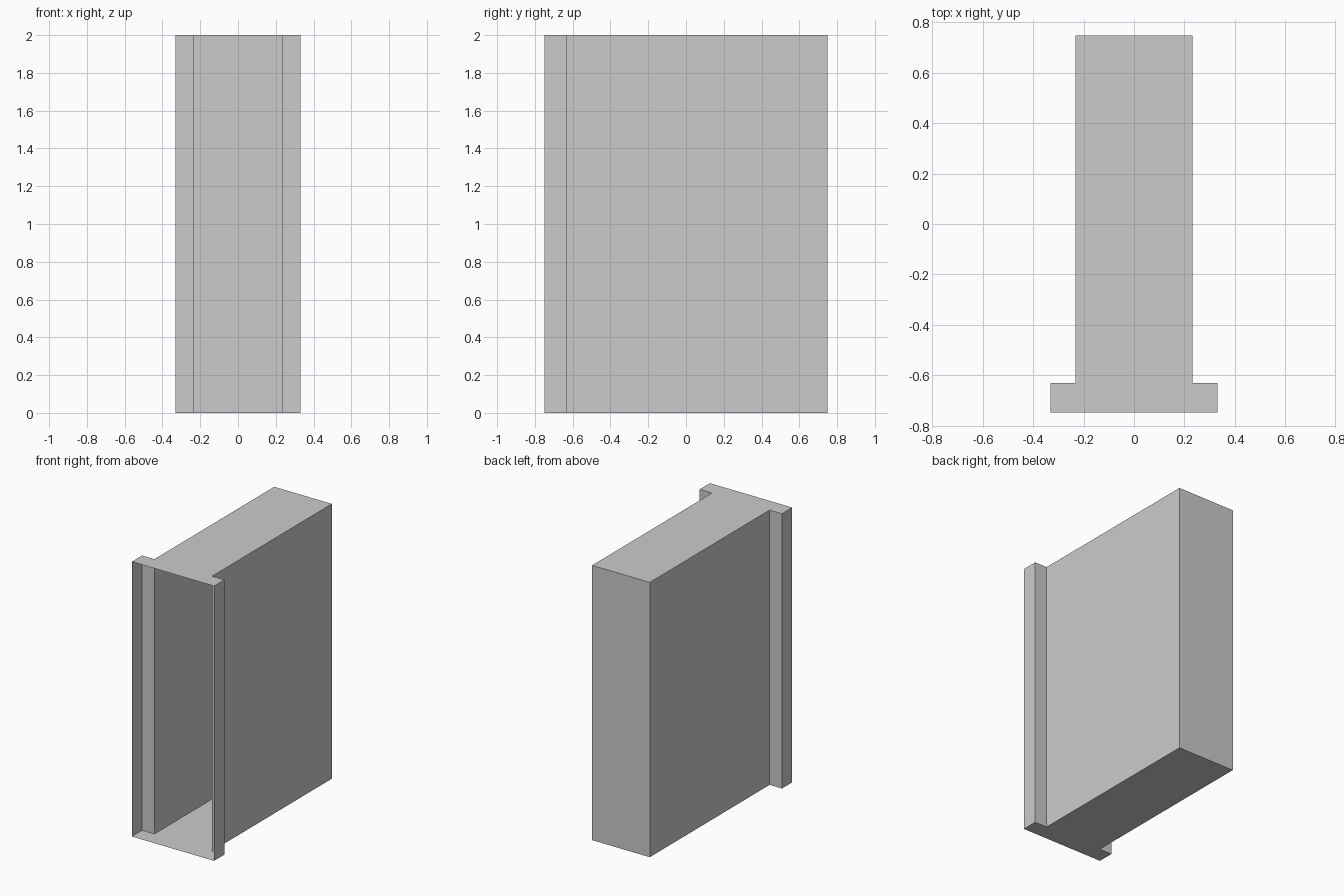
import bpy, bmesh

if "Cube" in bpy.data.objects:
    bpy.data.objects.remove(bpy.data.objects["Cube"])

HEIGHT = 2.0
BODY_X, FLANGE_X = 0.232, 0.331
FRONT_Y, STEP_Y, BACK_Y = -0.748, -0.63, 0.748

# T-shaped outline: right half from front to back, then mirrored to the left
half = [(FLANGE_X, FRONT_Y), (FLANGE_X, STEP_Y), (BODY_X, STEP_Y), (BODY_X, BACK_Y)]
outline = half + [(-x, y) for x, y in reversed(half)]

bm = bmesh.new()
floor = bm.faces.new([bm.verts.new((x, y, 0)) for x, y in outline])

# Raise the outline into a closed shell, keeping the floor
top = bmesh.ops.extrude_face_region(bm, geom=[floor], use_keep_orig=True)["geom"]
bmesh.ops.translate(bm, vec=(0, 0, HEIGHT),
                    verts=[v for v in top if isinstance(v, bmesh.types.BMVert)])
bmesh.ops.recalc_face_normals(bm, faces=bm.faces)

# Leave the front open
front = [f for f in bm.faces if all(abs(v.co.y - FRONT_Y) < 1e-4 for v in f.verts)]
bmesh.ops.delete(bm, geom=front, context='FACES_ONLY')

mesh = bpy.data.meshes.new("open_front_casing")
bm.to_mesh(mesh)
bm.free()
bpy.context.collection.objects.link(bpy.data.objects.new("open_front_casing", mesh))
